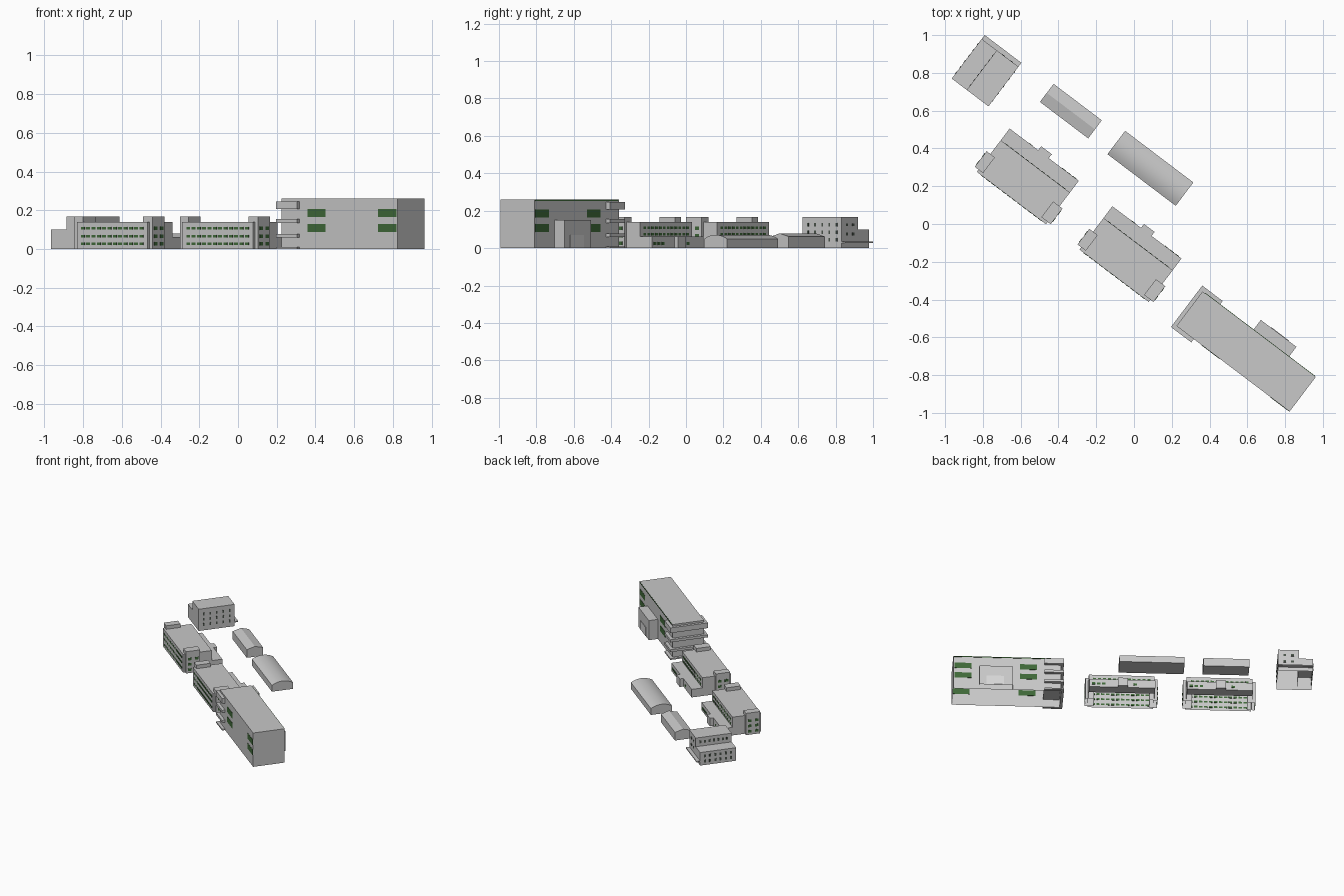
import bpy, bmesh, math
from mathutils import Matrix

if "Cube" in bpy.data.objects:
    bpy.data.objects.remove(bpy.data.objects["Cube"], do_unlink=True)

ANGLE = math.radians(-37.1)   # the whole site is turned in plan


def material(name, rgb):
    m = bpy.data.materials.new(name)
    m.use_nodes = True
    m.diffuse_color = (*rgb, 1)
    m.node_tree.nodes["Principled BSDF"].inputs["Base Color"].default_value = (*rgb, 1)
    return m


GREY = material("concrete grey", (0.58, 0.58, 0.58))
PALE = material("door pale grey", (0.68, 0.68, 0.68))
GREEN = material("window green", (0.05, 0.14, 0.04))
DARK = material("dark glass", (0.07, 0.09, 0.07))


def finish(name, bm, mat):
    me = bpy.data.meshes.new(name)
    bm.to_mesh(me)
    bm.free()
    me.materials.append(mat)
    ob = bpy.data.objects.new(name, me)
    ob.rotation_euler.z = ANGLE
    bpy.context.collection.objects.link(ob)
    return ob


def add_box(bm, a, b, z):
    size = [r[1] - r[0] for r in (a, b, z)]
    mid = [(r[1] + r[0]) / 2 for r in (a, b, z)]
    bmesh.ops.create_cube(bm, size=1, matrix=Matrix.Translation(mid) @ Matrix.Diagonal((*size, 1)))


def box(name, a, b, z, mat=GREY, is_open=False):
    """Block in site axes; an open one has no floor."""
    bm = bmesh.new()
    add_box(bm, a, b, z)
    if is_open:
        bm.normal_update()
        floor = [f for f in bm.faces if f.normal.z < -0.9]
        bmesh.ops.delete(bm, geom=floor, context="FACES")
    return finish(name, bm, mat)


def panes(name, axis, wall, centres, rows, width, height, mat=GREEN):
    """Thin window plates on a wall whose normal runs along the axis."""
    bm = bmesh.new()
    across = (wall - 0.002, wall + 0.002)
    for c in centres:
        for r in rows:
            along = (c - width / 2, c + width / 2)
            z = (r - height / 2, r + height / 2)
            add_box(bm, *((across, along) if axis == "a" else (along, across)), z)
    return finish(name, bm, mat)


def spread(start, end, count):
    return [start + (end - start) * i / (count - 1) for i in range(count)]


def shed(name, a, b, eave, rise, steps):
    """Long shed: gable with two steps, curved roof with more."""
    mid, half = sum(b) / 2, (b[1] - b[0]) / 2
    outline = [(b[0], 0)]
    for t in spread(-1, 1, steps + 1):
        outline.append((mid + half * t, eave + rise * (1 - t * t)))
    outline.append((b[1], 0))
    bm = bmesh.new()
    face = bm.faces.new([bm.verts.new((a[0], y, z)) for y, z in outline])
    new = bmesh.ops.extrude_face_region(bm, geom=[face])["geom"]
    verts = [v for v in new if isinstance(v, bmesh.types.BMVert)]
    bmesh.ops.translate(bm, verts=verts, vec=(a[1] - a[0], 0, 0))
    bmesh.ops.recalc_face_normals(bm, faces=bm.faces)
    ob = finish(name, bm, GREY)
    if steps > 2:
        bpy.ops.object.select_all(action="DESELECT")
        ob.select_set(True)
        bpy.context.view_layer.objects.active = ob
        bpy.ops.object.shade_smooth_by_angle(angle=math.radians(25))


# Large hall with end balconies and rear entrance
box("hall", (0.505, 1.256), (-0.295, -0.066), (0, 0.26), is_open=True)
box("hall_roof_edge", (0.52, 1.25), (-0.067, -0.063), (0.253, 0.259), GREEN)
for i, z in enumerate([(0.06, 0.078), (0.135, 0.155), (0.206, 0.246)]):
    box(f"hall_balcony_{i}", (0.485, 0.62), (-0.317, -0.042), z)
# Low step around the balcony end
box("hall_step_end", (0.485, 0.505), (-0.317, -0.042), (0, 0.01))
for side, b in (("front", (-0.317, -0.295)), ("back", (-0.066, -0.042))):
    box(f"hall_step_{side}", (0.505, 0.62), b, (0, 0.01))
for side, wall in (("front", -0.295), ("back", -0.066)):
    panes(f"hall_{side}_windows", "b", wall, (0.732, 1.19), (0.108, 0.185), 0.118, 0.042)
box("hall_entrance", (0.842, 1.078), (-0.067, 0), (0, 0.15), is_open=True)
panes("hall_entrance_door", "b", 0.001, (0.968,), (0.036,), 0.12, 0.068, PALE)

# Two matching blocks
ROWS = (0.026, 0.067, 0.107)
for n, s in enumerate((0, 0.682)):
    p = f"block_{n}_"
    left, right = s - 0.83, s - 0.371
    box(p + "body", (left, right), (-0.282, -0.072), (0, 0.14), is_open=True)
    cols = spread(left + 0.04, right - 0.04, 12)
    panes(p + "front_windows", "b", -0.282, cols, ROWS, 0.024, 0.013)
    panes(p + "back_windows", "b", -0.072, cols, (0.075, 0.108), 0.022, 0.014)
    # Low rear wing with a small porch
    box(p + "wing", (left, right), (-0.072, 0.006), (0, 0.062))
    box(p + "porch", (s - 0.64, s - 0.57), (0.006, 0.032), (0, 0.062))
    panes(p + "wing_windows", "b", 0.006, (s - 0.69, s - 0.47, s - 0.435, s - 0.4),
          ROWS[:1], 0.024, 0.016)
    # Stair towers at both ends
    for e, a, wall in (("left", (s - 0.855, s - 0.8), s - 0.855),
                       ("right", (s - 0.413, s - 0.351), s - 0.351)):
        box(p + f"tower_{e}", a, (-0.267, -0.163), (0, 0.167), is_open=True)
        panes(p + f"tower_windows_{e}", "a", wall, (-0.24, -0.19), ROWS, 0.026, 0.018)

# Stepped corner building
box("corner_high_part", (-1.134, -0.99), (0.032, 0.295), (0, 0.167), is_open=True)
box("corner_low_part", (-1.234, -1.134), (0.032, 0.295), (0, 0.1), is_open=True)
box("corner_canopy", (-1.234, -0.99), (0.295, 0.321), (0.028, 0.036))
panes("corner_inner_windows", "a", -0.99, spread(0.07, 0.26, 5), (0.045, 0.085, 0.125), 0.011, 0.02, DARK)
panes("corner_upper_windows", "a", -1.134, spread(0.065, 0.26, 7), (0.133,), 0.014, 0.02, DARK)
panes("corner_lower_windows", "a", -1.234, spread(0.07, 0.26, 6), (0.03, 0.07), 0.014, 0.02, DARK)
panes("corner_back_windows", "b", 0.295, (-1.09, -1.035), (0.075, 0.125), 0.018, 0.016, DARK)

# Sheds
shed("gable_shed", (-0.787, -0.467), (0.215, 0.335), 0.062, 0.017, 2)
shed("curved_shed", (-0.335, 0.118), (0.21, 0.365), 0.049, 0.022, 12)
